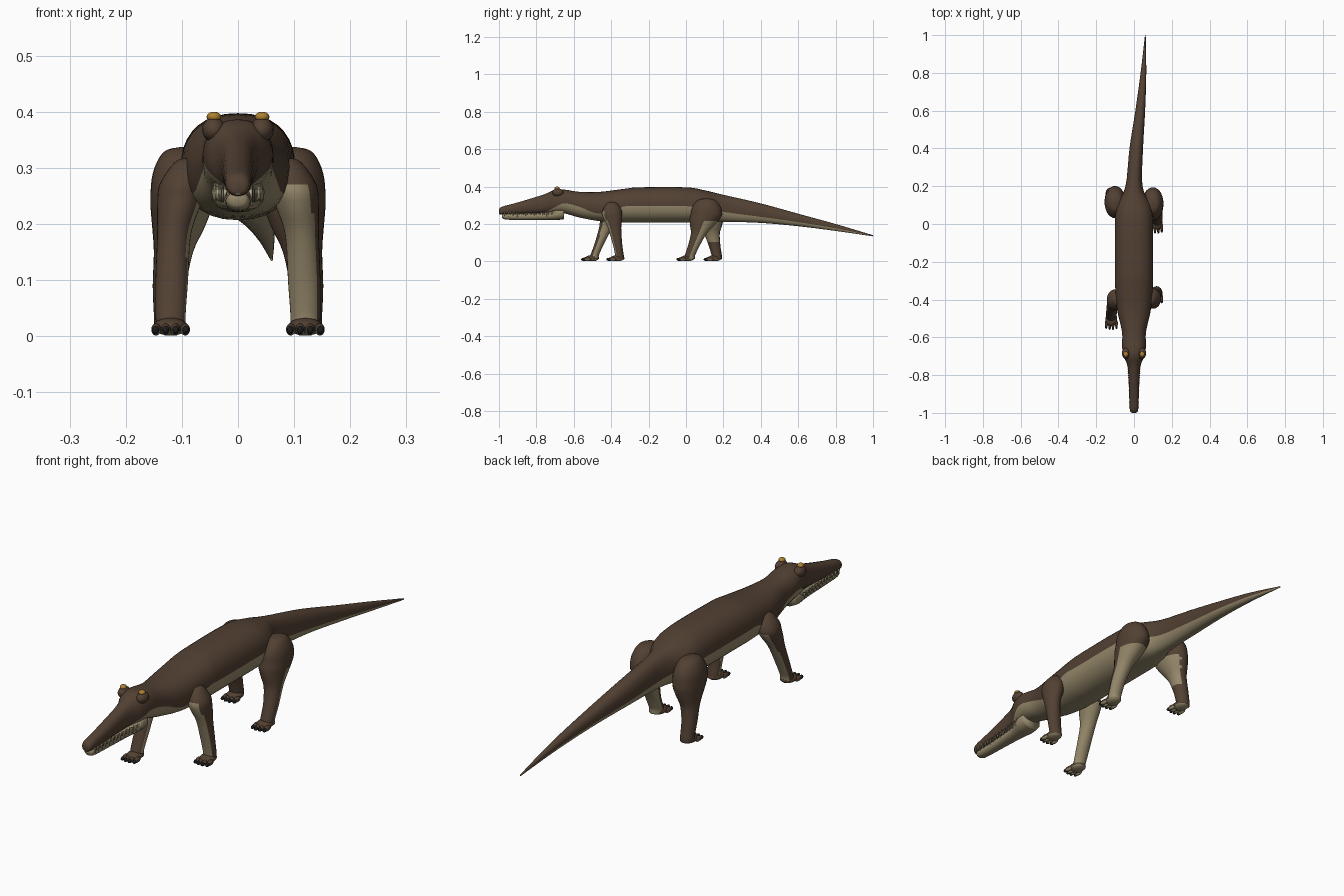
import bpy, bmesh, math
from mathutils import Matrix, Vector

if "Cube" in bpy.data.objects:
    bpy.data.objects.remove(bpy.data.objects["Cube"])


def material(name, color):
    m = bpy.data.materials.new(name)
    m.use_nodes = True
    m.diffuse_color = (*color, 1)
    m.node_tree.nodes["Principled BSDF"].inputs["Base Color"].default_value = (*color, 1)
    return m


BROWN = material("hide brown", (.085, .052, .033))
TAN = material("belly tan", (.30, .245, .145))
AMBER = material("eye amber", (.42, .22, .03))
BLACK = material("claw black", (.012, .012, .014))
CREAM = material("tooth cream", (.42, .37, .24))


def finish(name, bm, mats, rule=None):
    """Turn a bmesh into a smooth object, choosing each face's colour by rule."""
    bmesh.ops.recalc_face_normals(bm, faces=bm.faces)
    bm.normal_update()
    for f in bm.faces:
        f.smooth = True
        if rule:
            f.material_index = int(rule(f.calc_center_median(), f.normal))
    me = bpy.data.meshes.new(name)
    bm.to_mesh(me)
    bm.free()
    for m in mats:
        me.materials.append(m)
    ob = bpy.data.objects.new(name, me)
    bpy.context.collection.objects.link(ob)
    return ob


def smooth_stations(pts, steps):
    """Catmull-Rom interpolation through rows of numbers."""
    out = []
    for i in range(len(pts) - 1):
        a, b, c, d = pts[max(i - 1, 0)], pts[i], pts[i + 1], pts[min(i + 2, len(pts) - 1)]
        for k in range(steps):
            t = k / steps
            out.append([q + .5 * t * (r - p + t * (2 * p - 5 * q + 4 * r - s + t * (3 * (q - r) + s - p)))
                        for p, q, r, s in zip(a, b, c, d)])
    return out + [list(pts[-1])]


def loft(rings):
    """Skin closed rings; the material index marks faces in the second part of each ring."""
    bm = bmesh.new()
    rows = [[bm.verts.new(p) for p in ring] for ring in rings]
    n = len(rows[0])
    for a, b in zip(rows, rows[1:]):
        for j in range(n):
            k = (j + 1) % n
            f = bm.faces.new((a[j], a[k], b[k], b[j]))
            f.material_index = int(j >= UPPER)
    for row in (rows[0], rows[-1]):
        bm.faces.new(row)
    return bm


UPPER, LOWER = 18, 14


def section(y, top, bottom, w, split, cx):
    """Rounded cross-section whose vertices follow the back and belly boundary."""
    c, h, e = (top + bottom) / 2, max((top - bottom) / 2, .001), .88
    s = max(-.97, min(.97, (split - c) / h))
    a = math.asin(math.copysign(abs(s) ** (1 / e), s))
    angles = [a + (math.pi - 2 * a) * i / UPPER for i in range(UPPER)]
    angles += [math.pi - a + (math.pi + 2 * a) * i / LOWER for i in range(LOWER)]
    bend = lambda v: math.copysign(abs(v) ** e, v)
    return [(cx + max(w, .001) * bend(math.cos(t)), y, c + h * bend(math.sin(t))) for t in angles]


# Head, trunk and tail: y, top, bottom, half width, belly line, centre x
BODY = [
    (-1, .275, .255, .01, .2, 0), (-.985, .292, .25, .022, .2, 0), (-.9, .315, .253, .026, .2, 0),
    (-.76, .358, .258, .033, .26, 0), (-.7, .384, .26, .055, .29, 0), (-.65, .384, .257, .063, .31, 0),
    (-.57, .372, .235, .064, .292, 0), (-.46, .372, .215, .088, .255, 0), (-.33, .388, .208, .1, .294, 0),
    (-.25, .396, .207, .101, .295, 0), (0, .396, .207, .101, .295, 0), (.1, .38, .208, .09, .29, 0),
    (.2, .356, .212, .045, .265, 0), (.4, .31, .206, .036, .238, .012), (.6, .255, .188, .026, .21, .033),
    (.8, .2, .163, .015, .177, .05), (1, .14, .134, .002, .137, .06)]
bm = loft([section(*s) for s in smooth_stations(BODY, 4)])
finish("body_and_tail", bm, [BROWN, TAN])

# Lower jaw
JAW = [(-.985, .25, .24, .008, .3, 0), (-.97, .257, .225, .021, .3, 0), (-.88, .259, .221, .024, .3, 0),
       (-.75, .264, .221, .033, .3, 0), (-.69, .285, .221, .047, .3, 0), (-.652, .29, .226, .045, .3, 0)]
finish("lower_jaw", loft([section(*s) for s in smooth_stations(JAW, 4)]), [TAN], lambda c, n: 0)


def ellipsoid(bm, loc, size, seg=16):
    bmesh.ops.create_uvsphere(bm, u_segments=seg, v_segments=seg // 2 + 2, radius=1,
                              matrix=Matrix.Translation(loc) @ Matrix.Diagonal((*size, 1)))


def cone(bm, base, direction, radius, length):
    d = Vector(direction).normalized()
    m = Matrix.Translation(Vector(base) + d * length / 2) @ d.to_track_quat('Z', 'Y').to_matrix().to_4x4()
    bmesh.ops.create_cone(bm, cap_ends=True, segments=6, radius1=radius, radius2=.0003, depth=length, matrix=m)


# Teeth along both jaws
bm = bmesh.new()
COUNT = 13
for side in (-1, 1):
    for i in range(COUNT):
        t = i / (COUNT - 1)
        y, x = -.97 + .27 * t, side * (.022 + .018 * t * t)
        cone(bm, (x, y, .262), (side * .15, 0, -1), .004, .024)
        cone(bm, (x, y + .01, .25), (side * .15, 0, 1), .0035, .022)
finish("teeth", bm, [CREAM])

# Eyes on raised brows
for label, side in (("left", 1), ("right", -1)):
    bm = bmesh.new()
    ellipsoid(bm, (side * .043, -.685, .368), (.021, .03, .022))
    finish(label + "_brow", bm, [BROWN])
    bm = bmesh.new()
    ellipsoid(bm, (side * .043, -.69, .391), (.013, .014, .009))
    finish(label + "_eye", bm, [AMBER])

# Leg profiles: height, distance from centre, sideways radius, lengthwise radius
FORE = [(.318, .085, .004, .004), (.31, .088, .025, .028), (.27, .098, .042, .052), (.23, .106, .038, .05),
        (.18, .114, .03, .036), (.1, .118, .029, .026), (.045, .12, .027, .023), (.012, .12, .026, .024)]
HIND = [(.337, .1, .004, .004), (.328, .1, .033, .045), (.29, .1, .052, .076), (.24, .1, .056, .084),
        (.195, .106, .047, .066), (.15, .115, .035, .043), (.09, .122, .03, .032), (.04, .122, .028, .028),
        (.012, .122, .027, .028)]


def leg(name, profile, side, hip, foot, rule):
    rings = []
    for z, x, rx, ry in smooth_stations(profile, 4):
        t = min(1, max(0, (.25 - z) / .22))
        y = hip + (foot - hip) * t
        rings.append([(side * x + max(rx, .003) * math.cos(a), y + max(ry, .003) * math.sin(a), z)
                      for a in (math.tau * i / 28 for i in range(28))])
    finish(name + "_leg", loft(rings), [BROWN, TAN], rule)
    # Foot with four toes and claws
    x = side * .12
    feet, claws = bmesh.new(), bmesh.new()
    ellipsoid(feet, (x, foot - .012, .017), (.031, .038, .016))
    for i in range(4):
        u = (i - 1.5) / 1.5
        tip = (x + u * .026, foot - .045 + abs(u) * .008, .012)
        ellipsoid(feet, tip, (.009, .021, .011), 10)
        ellipsoid(claws, (tip[0] + u * .001, tip[1] - .017, .011), (.0065, .012, .008), 10)
    finish(name + "_foot", feet, [BROWN, TAN], lambda c, n: n.z < -.35)
    finish(name + "_claws", claws, [BLACK])


def facing(x, y, z, limit, low=0, high=.24):
    """Tan where a face turns towards a direction, between two heights."""
    d = Vector((x, y, z)).normalized()
    return lambda c, n: low < c.z < high and n.dot(d) > limit


leg("front_left", FORE, 1, -.395, -.355, facing(-.5, -.85, -.2, .15, high=.27))
leg("front_right", FORE, -1, -.4, -.49, facing(.6, .75, -.2, .1, high=.25))
leg("hind_left", HIND, 1, .11, .02, facing(0, .9, -.45, 0, high=.22))
leg("hind_right", HIND, -1, .115, .165, facing(.9, -.35, -.4, .2, low=.1, high=.23))
